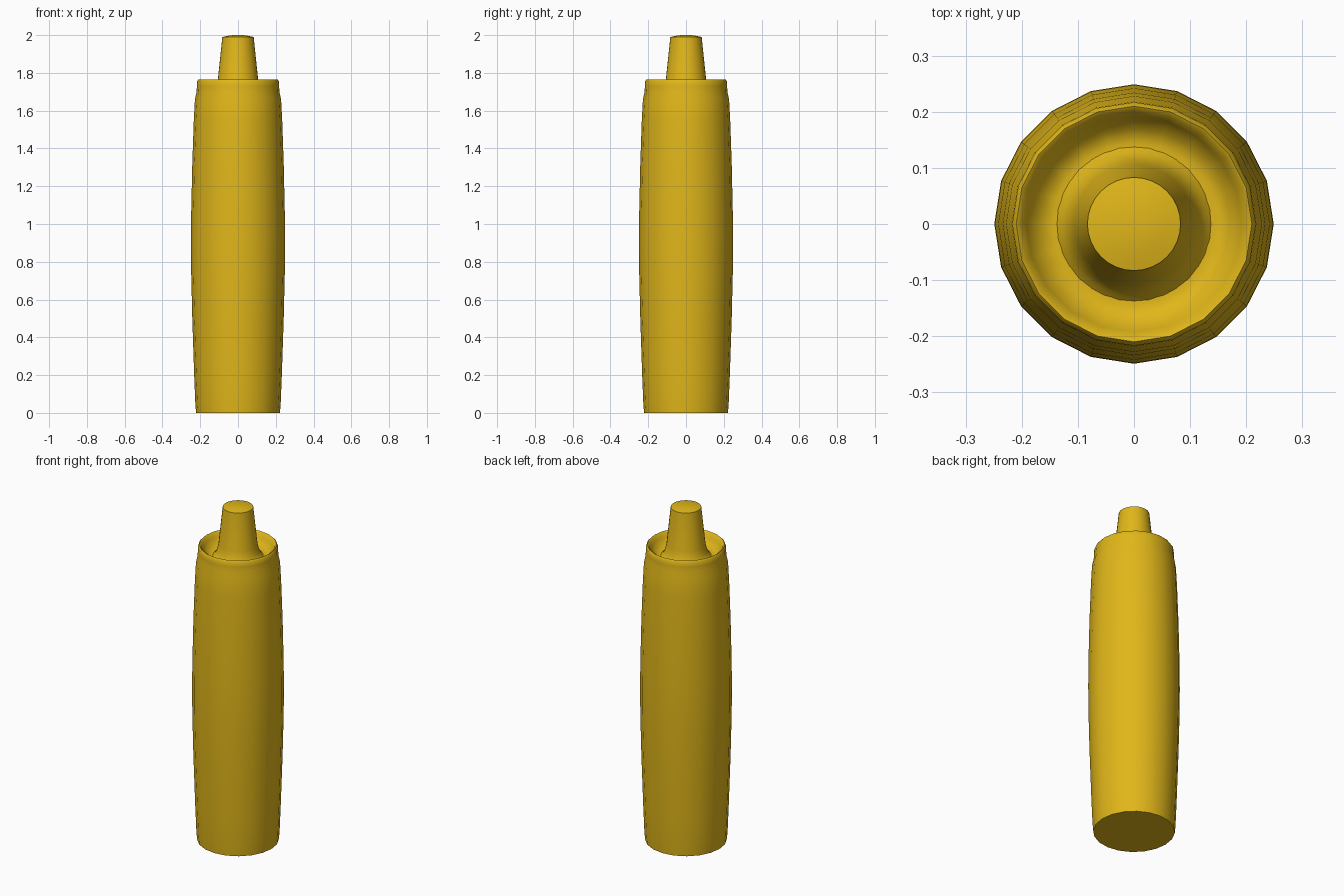
import bpy, bmesh, math

if "Cube" in bpy.data.objects:
    bpy.data.objects.remove(bpy.data.objects["Cube"])

mat = bpy.data.materials.new("yellow_plastic")
mat.diffuse_color = (0.75, 0.47, 0.01, 1)
mat.use_nodes = True
mat.node_tree.nodes["Principled BSDF"].inputs["Base Color"].default_value = mat.diffuse_color


def lathe(name, profile, sides):
    """Spin (radius, height) points around z; radius 0 makes a pole."""
    bm = bmesh.new()
    rings = []
    for r, z in profile:
        if r == 0:
            rings.append([bm.verts.new((0, 0, z))] * sides)
        else:
            rings.append([bm.verts.new((r * math.cos(math.tau * i / sides),
                                        r * math.sin(math.tau * i / sides), z))
                          for i in range(sides)])
    for a, b in zip(rings, rings[1:]):
        for i in range(sides):
            j = (i + 1) % sides
            bm.faces.new(list(dict.fromkeys((a[i], a[j], b[j], b[i]))))
    bmesh.ops.recalc_face_normals(bm, faces=bm.faces)
    mesh = bpy.data.meshes.new(name)
    bm.to_mesh(mesh)
    bm.free()
    mesh.materials.append(mat)
    ob = bpy.data.objects.new(name, mesh)
    bpy.context.collection.objects.link(ob)
    bpy.ops.object.select_all(action='DESELECT')
    bpy.context.view_layer.objects.active = ob
    ob.select_set(True)
    bpy.ops.object.shade_smooth_by_angle(angle=math.radians(45))
    return ob


# Barrel-shaped body with rolled rim and shallow dished top
lathe("bottle_body", [
    (0, 0), (0.222, 0), (0.226, 0.05), (0.232, 0.2), (0.242, 0.5), (0.248, 0.75),
    (0.249, 0.9), (0.248, 1.05), (0.242, 1.32), (0.234, 1.55), (0.228, 1.66),
    (0.219, 1.70), (0.218, 1.73), (0.217, 1.755), (0.210, 1.765), (0.202, 1.76),
    (0.192, 1.735), (0.170, 1.705), (0.145, 1.695), (0.125, 1.70), (0, 1.70)], 20)

# Tapered nozzle with flared foot and slightly domed tip
lathe("nozzle", [
    (0, 1.69), (0.145, 1.69), (0.128, 1.705), (0.115, 1.73), (0.106, 1.77),
    (0.083, 1.99), (0.055, 1.996), (0.025, 2.0), (0, 2.0)], 32)
